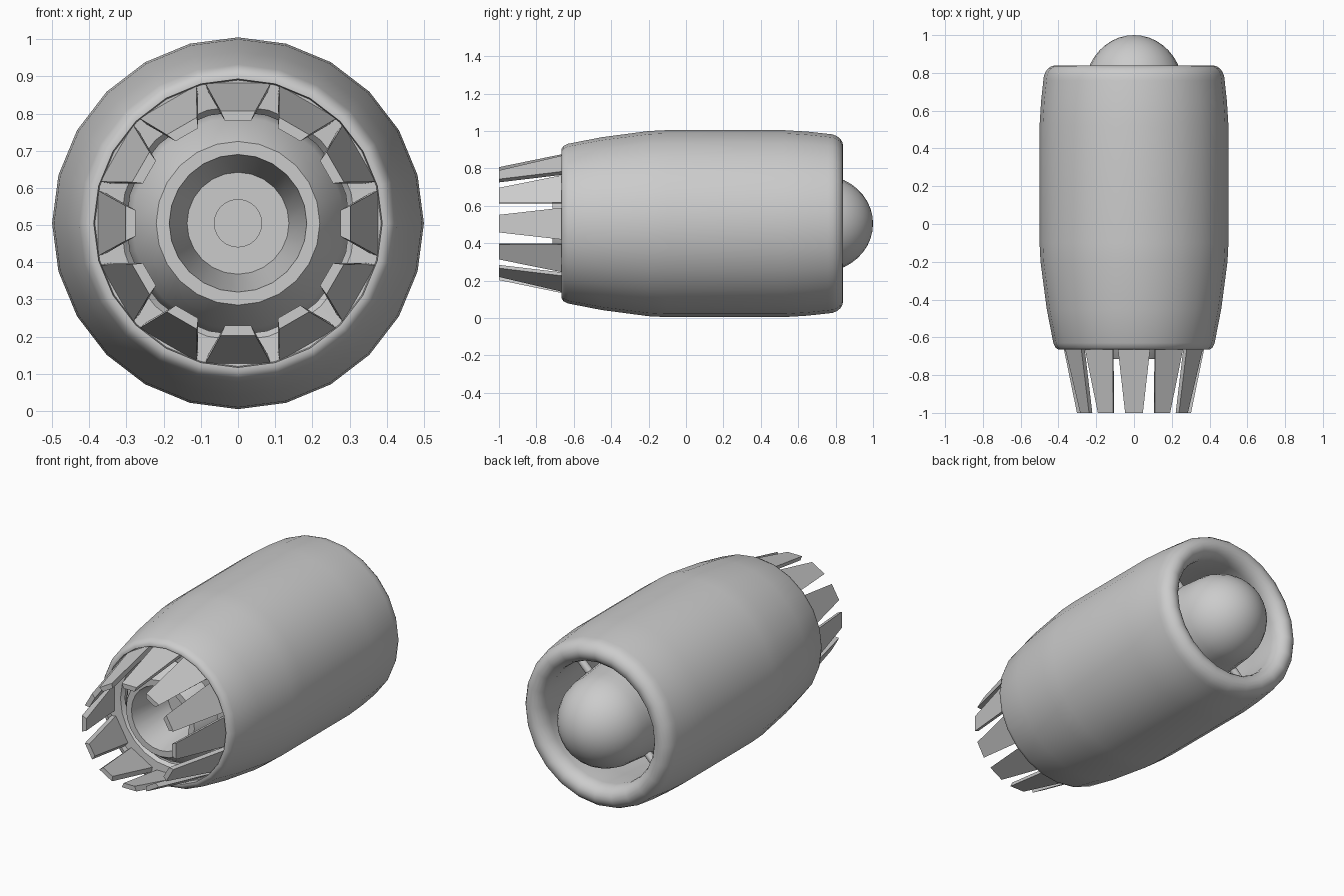
import bpy, bmesh, math
from mathutils import Matrix, Vector

cube = bpy.data.objects.get("Cube")
if cube:
    bpy.data.objects.remove(cube, do_unlink=True)

AXIS_Z = 0.505
SIDES = 24

grey = bpy.data.materials.new("plain_grey")
grey.use_nodes = True
grey.diffuse_color = (0.6, 0.6, 0.6, 1)
grey.node_tree.nodes["Principled BSDF"].inputs["Base Color"].default_value = (0.6, 0.6, 0.6, 1)


def finish(name, bm, smooth=True):
    bmesh.ops.remove_doubles(bm, verts=bm.verts, dist=1e-5)
    bmesh.ops.recalc_face_normals(bm, faces=bm.faces)
    mesh = bpy.data.meshes.new(name)
    bm.to_mesh(mesh)
    bm.free()
    mesh.materials.append(grey)
    obj = bpy.data.objects.new(name, mesh)
    bpy.context.collection.objects.link(obj)
    obj.location.z = AXIS_Z
    if smooth:
        bpy.ops.object.select_all(action='DESELECT')
        obj.select_set(True)
        bpy.context.view_layer.objects.active = obj
        bpy.ops.object.shade_smooth_by_angle(angle=math.radians(35))
    return obj


def lathe(name, profile):
    """Turn (y, radius) points around the y axis; the profile is closed."""
    bm = bmesh.new()
    rings = []
    for y, r in profile:
        rings.append([bm.verts.new((r * math.sin(a), y, r * math.cos(a)))
                      for a in (math.tau * i / SIDES for i in range(SIDES))])
    for a, b in zip(rings, rings[1:] + rings[:1]):
        if a[0].co.xz.length < 1e-6 and b[0].co.xz.length < 1e-6:
            continue
        for i in range(SIDES):
            j = (i + 1) % SIDES
            bm.faces.new((a[i], a[j], b[j], b[i]))
    return finish(name, bm)


# Outer cowling: outside, rounded intake lip, bypass duct, front bulkhead
lip = [(0.76 + 0.08 * math.sin(t), 0.415 + 0.065 * math.cos(t))
       for t in (math.pi * i / 10 for i in range(11))]
lathe("cowling", [(-0.665, 0.40), (-0.655, 0.415), (-0.63, 0.427), (-0.45, 0.462),
                  (-0.2, 0.495), (-0.1, 0.5), (0.52, 0.5), (0.65, 0.492)] + lip +
      [(0.6, 0.36), (0.3, 0.385), (-0.5, 0.375), (-0.61, 0.30),
       (-0.63, 0.315), (-0.635, 0.385), (-0.665, 0.388)])

# Core: domed intake spinner, centre body and hollow exhaust nozzle
dome = [(0.72 + 0.28 * math.cos(t), 0.26 * math.sin(t))
        for t in (math.pi / 2 * i / 10 for i in range(11))]
lathe("core", dome + [(0.55, 0.275), (0.2, 0.30), (-0.56, 0.30), (-0.62, 0.285),
                      (-0.715, 0.22), (-0.715, 0.185), (-0.45, 0.137), (-0.45, 0)])

# Small plate at the bottom of the nozzle
lathe("nozzle_plate", [(-0.445, 0), (-0.445, 0.065), (-0.455, 0.065), (-0.455, 0)])

# Tapered exhaust petals
bm = bmesh.new()
for k in range(12):
    turn = Matrix.Rotation(math.tau * k / 12, 4, 'Y')
    sections = []
    for y, r, top, bottom in ((-0.62, 0.38, 0.09, 0.08), (-1.0, 0.302, 0.047, 0.035)):
        corners = ((-top, r), (top, r), (bottom, r - 0.027), (-bottom, r - 0.027))
        sections.append([bm.verts.new(turn @ Vector((x, y, z))) for x, z in corners])
    base, tip = sections
    bm.faces.new(base)
    bm.faces.new(tip)
    for i in range(4):
        j = (i + 1) % 4
        bm.faces.new((base[i], base[j], tip[j], tip[i]))
finish("exhaust_petals", bm, smooth=False)

# Diagonal struts holding the core in the duct
bm = bmesh.new()
for k in range(4):
    turn = Matrix.Rotation(math.tau * (k + 0.5) / 4, 4, 'Y')
    bmesh.ops.create_cone(bm, cap_ends=True, segments=12, radius1=0.022, radius2=0.022,
                          depth=0.16, matrix=turn @ Matrix.Translation((0, 0.62, 0.31)))
finish("intake_struts", bm)
